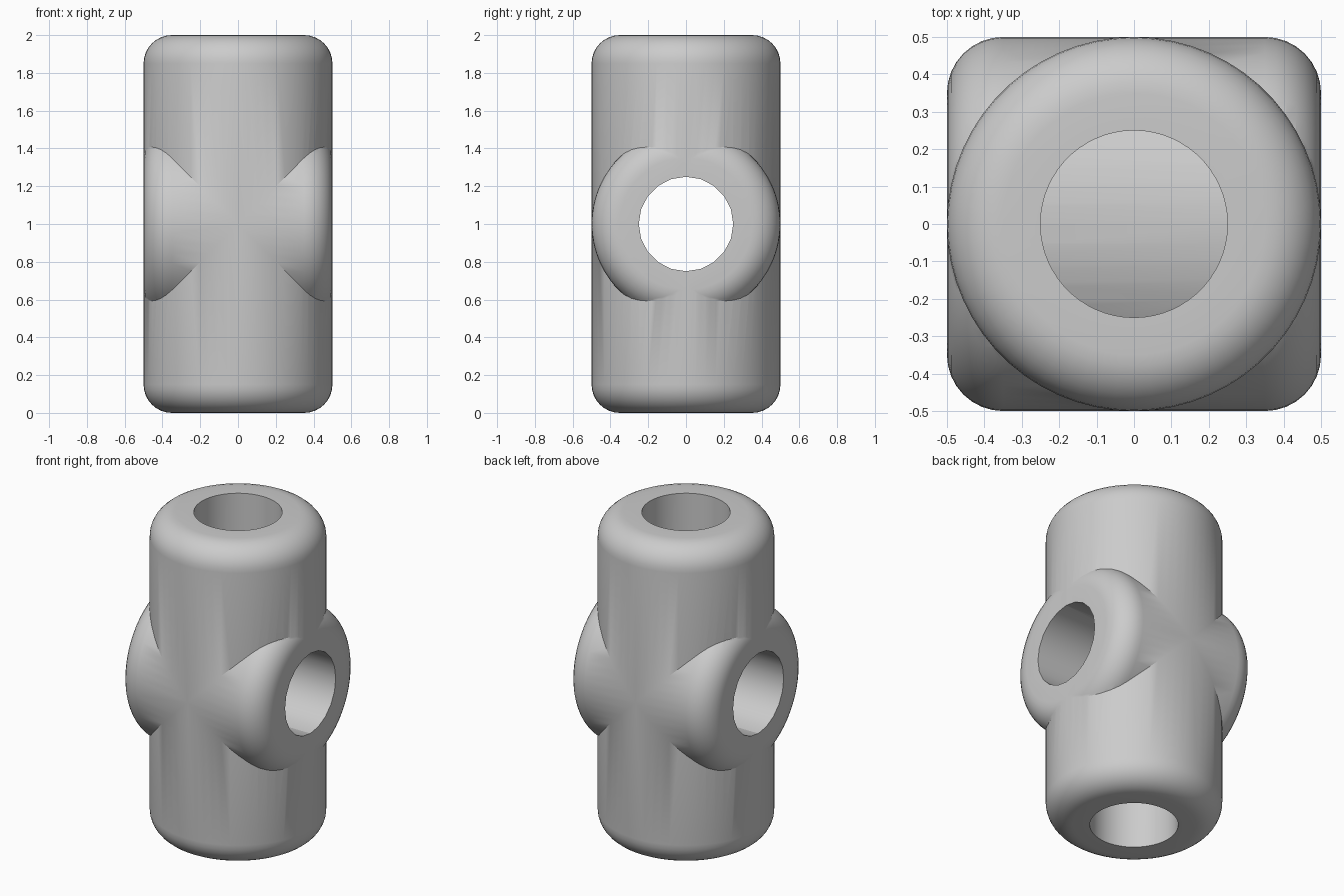
import bpy, bmesh, math
from mathutils import Matrix

if "Cube" in bpy.data.objects:
    bpy.data.objects.remove(bpy.data.objects["Cube"])

R, BORE, FILLET = 0.5, 0.25, 0.15

grey = bpy.data.materials.new("plain_grey")
grey.diffuse_color = (0.6, 0.6, 0.6, 1)
grey.use_nodes = True
grey.node_tree.nodes["Principled BSDF"].inputs["Base Color"].default_value = grey.diffuse_color


def rounded_profile(half):
    """Outer profile (radius, height) of a cylinder with filleted ends."""
    arc = [(R - FILLET + FILLET * math.sin(a), half - FILLET + FILLET * math.cos(a))
           for a in (math.pi / 2 * i / 8 for i in range(9))]
    return arc + [(r, -h) for r, h in reversed(arc)]


def make_object(name, bm, matrix):
    bmesh.ops.recalc_face_normals(bm, faces=bm.faces)
    bm.transform(matrix)
    mesh = bpy.data.meshes.new(name)
    bm.to_mesh(mesh)
    bm.free()
    mesh.materials.append(grey)
    ob = bpy.data.objects.new(name, mesh)
    bpy.context.collection.objects.link(ob)
    return ob


def lathe(name, half, matrix, bore=0, sides=60):
    """Revolve the rounded profile; with a bore the inside is a round hole."""
    bm = bmesh.new()
    rings = [[bm.verts.new((r * math.cos(t), r * math.sin(t), h))
              for t in (2 * math.pi * i / sides for i in range(sides))]
             for r, h in rounded_profile(half)
             + ([(bore, -half), (bore, half)] if bore else [])]
    pairs = list(zip(rings, rings[1:]))
    if bore:
        pairs.append((rings[-1], rings[0]))
    else:
        bm.faces.new(rings[0])
        bm.faces.new(rings[-1])
    for a, b in pairs:
        for i in range(sides):
            j = (i + 1) % sides
            bm.faces.new((a[i], a[j], b[j], b[i]))
    return make_object(name, bm, matrix)


centre = Matrix.Translation((0, 0, 1))
along_x = centre @ Matrix.Rotation(math.pi / 2, 4, 'Y')

# Upright tube, open at both ends
body = lathe("cross_connector", 1.0, centre, BORE)

# Horizontal sleeve that crosses and plugs the middle of the tube
sleeve = lathe("cross_sleeve_helper", 0.5, along_x)

# Through hole along the sleeve
bm = bmesh.new()
bmesh.ops.create_cone(bm, cap_ends=True, segments=20, radius1=BORE,
                      radius2=BORE, depth=2)
hole = make_object("cross_hole_cutter", bm, along_x)

for helper, op in ((sleeve, 'UNION'), (hole, 'DIFFERENCE')):
    mod = body.modifiers.new(helper.name, 'BOOLEAN')
    mod.object, mod.operation, mod.solver = helper, op, 'EXACT'

# Apply the booleans and drop the helpers
bpy.context.view_layer.objects.active = body
body.select_set(True)
for mod in list(body.modifiers):
    bpy.ops.object.modifier_apply(modifier=mod.name)
for helper in (sleeve, hole):
    bpy.data.objects.remove(helper)
for ob in bpy.context.selected_objects:
    ob.select_set(ob == body)
bpy.ops.object.shade_smooth_by_angle(angle=math.radians(32))
